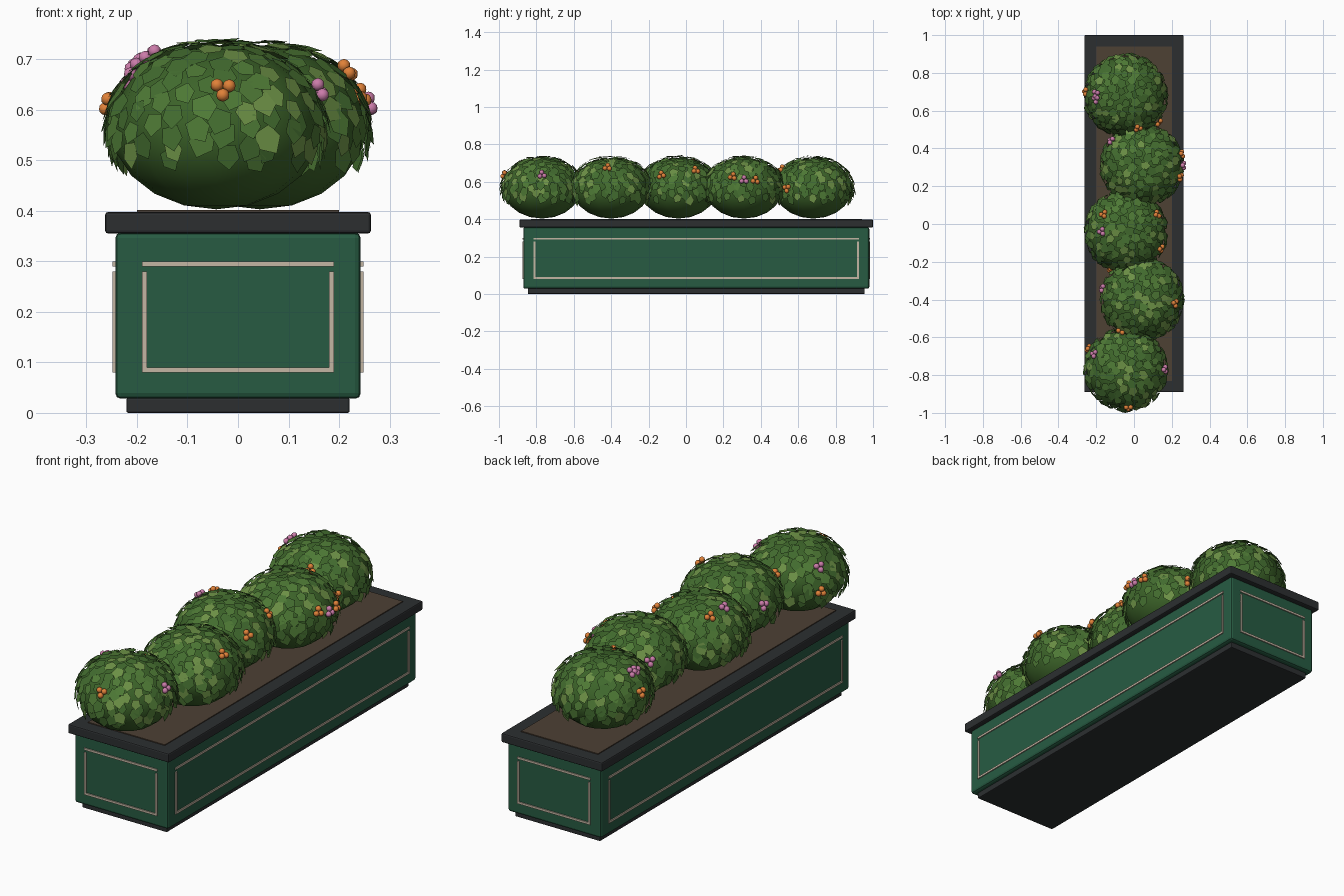
import bpy, bmesh, math, random
from mathutils import Vector, Matrix

if "Cube" in bpy.data.objects:
    bpy.data.objects.remove(bpy.data.objects["Cube"])

random.seed(4)
CY = 0.055  # centre of the planter along y


def mat(name, c):
    m = bpy.data.materials.new(name)
    m.diffuse_color = (*c, 1)
    m.use_nodes = True
    m.node_tree.nodes["Principled BSDF"].inputs["Base Color"].default_value = m.diffuse_color
    return m


GREEN = mat("painted_green", (0.020, 0.105, 0.055))
DARK = mat("charcoal", (0.025, 0.028, 0.030))
CREAM = mat("cream", (0.55, 0.47, 0.37))
SOIL = mat("soil_brown", (0.075, 0.052, 0.034))
CORE = mat("deep_leaf", (0.045, 0.125, 0.022))
LEAVES = [mat("leaf_mid", (0.075, 0.19, 0.035)), mat("leaf_dark", (0.055, 0.15, 0.028)),
          mat("leaf_light", (0.15, 0.28, 0.06))]
ORANGE = mat("orange_bloom", (0.75, 0.22, 0.04))
PINK = mat("pink_bloom", (0.60, 0.20, 0.40))


def finish(name, bm, mats):
    me = bpy.data.meshes.new(name)
    bm.to_mesh(me)
    bm.free()
    for m in mats:
        me.materials.append(m)
    ob = bpy.data.objects.new(name, me)
    bpy.context.collection.objects.link(ob)
    return ob


def add_box(bm, lo, hi):
    lo, hi = Vector(lo), Vector(hi)
    bmesh.ops.create_cube(bm, size=1, matrix=Matrix.Translation((lo + hi) / 2)
                          @ Matrix.Diagonal((*(hi - lo), 1)))


def box(name, hx, hy, z0, z1, m, bevel=0):
    bm = bmesh.new()
    add_box(bm, (-hx, CY - hy, z0), (hx, CY + hy, z1))
    ob = finish(name, bm, [m])
    if bevel:
        b = ob.modifiers.new("bevel", "BEVEL")
        b.width, b.segments = bevel, 2
    return ob


# planter
box("base_plinth", 0.221, 0.900, 0.0, 0.03, DARK, 0.004)
box("planter_body", 0.243, 0.925, 0.028, 0.357, GREEN, 0.011)
box("rim", 0.263, 0.945, 0.355, 0.398, DARK, 0.006)
box("soil", 0.20, 0.885, 0.39, 0.402, SOIL)


# cream panel mouldings on all four sides
def trim(name, half, dist, angle):
    bm = bmesh.new()
    d0, d1 = -dist - 0.005, -dist + 0.004
    for z in (0.08, 0.29):
        add_box(bm, (-half, d0, z), (half, d1, z + 0.01))
    for s in (-1, 1):
        x = s * (half - 0.005)
        add_box(bm, (x - 0.005, d0, 0.088), (x + 0.005, d1, 0.28))
    ob = finish(name, bm, [CREAM])
    ob.location.y = CY
    ob.rotation_euler.z = angle


trim("front_trim", 0.19, 0.925, 0)
trim("back_trim", 0.19, 0.925, math.pi)
trim("right_trim", 0.87, 0.243, math.pi / 2)
trim("left_trim", 0.87, 0.243, -math.pi / 2)

# bushes: centre x, y, then blooms as (x, y, colour) seen from above
R, RZ, ZC = 0.208, 0.162, 0.565
O, P = 0, 1
BUSHES = [
    (-0.043, 0.68, [(-0.20, 0.66, P), (-0.20, 0.69, P), (0.02, 0.51, O), (0.13, 0.54, O), (-0.255, 0.70, O)]),
    (0.043, 0.31, [(-0.12, 0.44, P), (0.25, 0.37, O), (0.242, 0.25, O), (0.258, 0.31, P)]),
    (-0.043, -0.04, [(-0.16, 0.05, O), (-0.17, -0.04, P), (0.12, 0.05, O), (0.14, -0.13, O)]),
    (0.043, -0.40, [(0.215, -0.42, O), (-0.12, -0.24, O), (-0.165, -0.34, P), (-0.07, -0.57, O)]),
    (-0.043, -0.77, [(-0.24, -0.66, O), (-0.21, -0.69, P), (0.16, -0.77, P), (-0.03, -0.97, O)]),
]
LEAF = [(0, -0.58), (0.47, -0.12), (0.33, 0.45), (-0.33, 0.45), (-0.47, -0.12)]


def normal_at(d):
    return Vector((d.x / R, d.y / R, d.z / RZ)).normalized()


def bush(i, cx, cy, blooms):
    c = Vector((cx, cy, ZC))
    # foliage core
    bm = bmesh.new()
    bmesh.ops.create_uvsphere(bm, u_segments=16, v_segments=10, radius=1,
                              matrix=Matrix.Translation(c) @ Matrix.Diagonal((R, R, RZ, 1)))
    for f in bm.faces:
        f.smooth = True
    finish(f"bush_core_{i}", bm, [CORE])

    # shingled leaves on a spiral
    bm = bmesh.new()
    n = 190
    for k in range(n):
        h = 1 - 1.40 * (k + 0.5) / n
        a = k * 2.39996 + random.uniform(-0.1, 0.1)
        r = math.sqrt(1 - h * h)
        d = Vector((R * r * math.cos(a), R * r * math.sin(a), RZ * h))
        nrm = normal_at(d)
        down = (Vector((0, 0, -1)) + nrm * nrm.z).normalized()
        side = nrm.cross(down)
        t = random.uniform(-0.6, 0.6)
        tip = down * math.cos(t) + side * math.sin(t)
        tip = (tip + nrm * random.uniform(0.05, 0.3)).normalized()
        wide = nrm.cross(tip).normalized()
        s = random.uniform(0.042, 0.056)
        p = c + d + nrm * random.uniform(0.008, 0.014)
        f = bm.faces.new([bm.verts.new(p + wide * (u * s) - tip * (v * s)) for u, v in LEAF])
        f.material_index = random.choice((0, 0, 1, 1, 2))
        f.normal_update()
        if f.normal.dot(nrm) < 0:
            f.normal_flip()
    finish(f"bush_leaves_{i}", bm, LEAVES)

    # clusters of three round blooms
    bm = bmesh.new()
    for x, y, col in blooms:
        dx, dy = x - cx, y - cy
        q = (dx * dx + dy * dy) / 0.222 ** 2
        d = Vector((dx, dy, 0.175 * math.sqrt(max(0, 1 - q))))
        nrm = normal_at(d)
        u = nrm.orthogonal().normalized()
        v = nrm.cross(u)
        a0 = random.uniform(0, 6)
        for k in range(3):
            a = a0 + k * math.tau / 3
            p = c + d + nrm * 0.004 + (u * math.cos(a) + v * math.sin(a)) * 0.014
            res = bmesh.ops.create_icosphere(bm, subdivisions=2, radius=0.013, matrix=Matrix.Translation(p))
            for f in {f for w in res["verts"] for f in w.link_faces}:
                f.material_index = col
                f.smooth = True
    finish(f"bush_blooms_{i}", bm, [ORANGE, PINK])


for i, (x, y, bl) in enumerate(BUSHES, 1):
    bush(i, x, y, bl)
